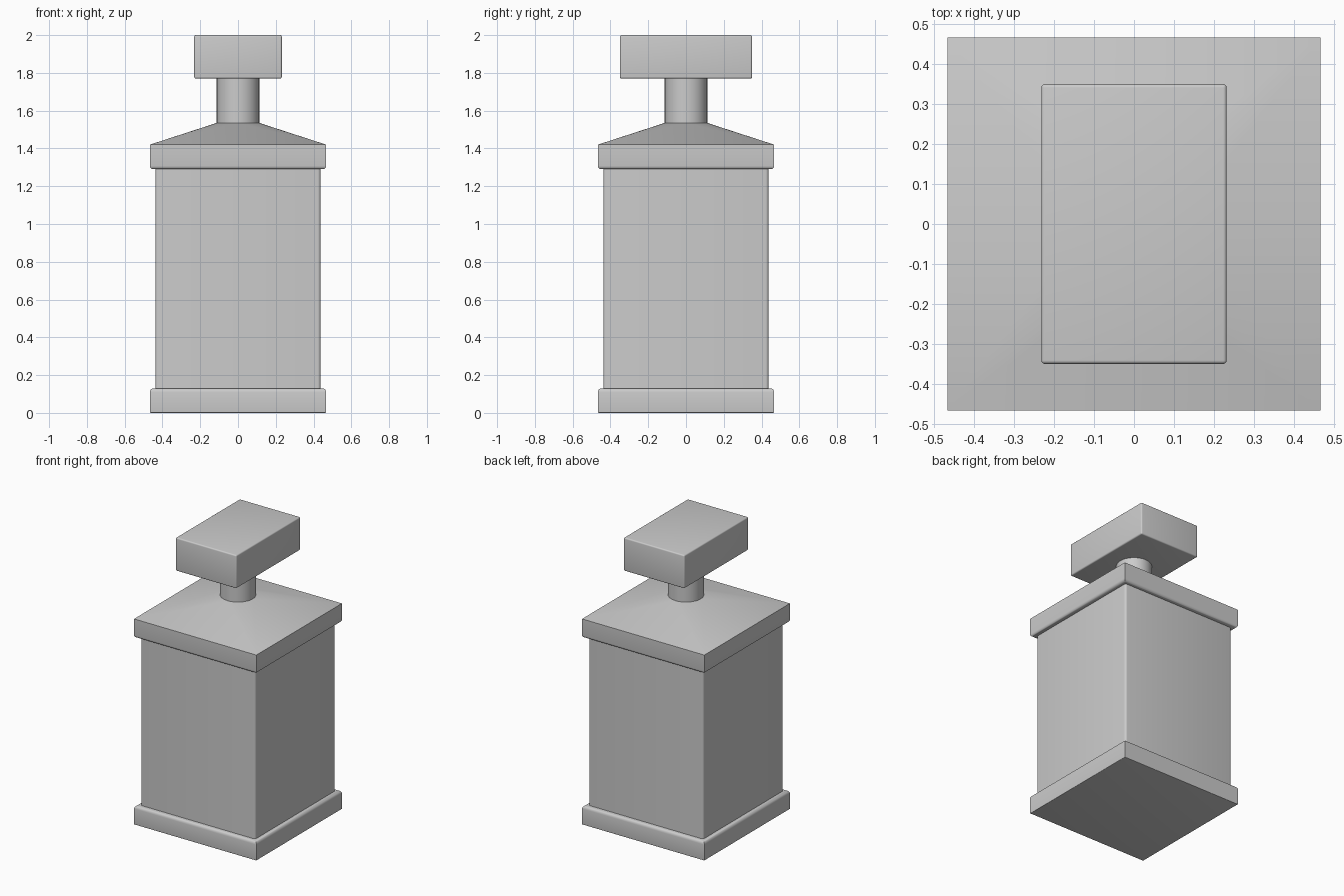
import bpy, bmesh, math
from mathutils import Vector

cube = bpy.data.objects.get("Cube")
if cube:
    bpy.data.objects.remove(cube, do_unlink=True)

grey = bpy.data.materials.new("plain grey")
grey.use_nodes = True
COLOUR = (0.6, 0.6, 0.6, 1)
grey.diffuse_color = COLOUR
grey.node_tree.nodes["Principled BSDF"].inputs["Base Color"].default_value = COLOUR


def finish(bm, name):
    """Turn a bmesh into a smooth-shaded object with sharp edges kept."""
    bmesh.ops.recalc_face_normals(bm, faces=bm.faces)
    mesh = bpy.data.meshes.new(name)
    bm.to_mesh(mesh)
    bm.free()
    obj = bpy.data.objects.new(name, mesh)
    bpy.context.collection.objects.link(obj)
    mesh.materials.append(grey)
    bpy.ops.object.select_all(action='DESELECT')
    obj.select_set(True)
    bpy.context.view_layer.objects.active = obj
    bpy.ops.object.shade_smooth_by_angle(angle=math.radians(32))
    return obj


def block(name, half_x, half_y, z0, z1, bevels):
    """Box whose edges are rounded by (rule, width) pairs."""
    bm = bmesh.new()
    bmesh.ops.create_cube(bm, size=1)
    for v in bm.verts:
        v.co = Vector((v.co.x * 2 * half_x, v.co.y * 2 * half_y,
                       z1 if v.co.z > 0 else z0))
    for rule, width in bevels:
        edges = [e for e in bm.edges if rule(e, z0, z1)]
        bmesh.ops.bevel(bm, geom=edges, offset=width, segments=4,
                        profile=0.5, affect='EDGES')
    return finish(bm, name)


def top(e, z0, z1):
    return all(abs(v.co.z - z1) < 1e-4 for v in e.verts)


def bottom(e, z0, z1):
    return all(abs(v.co.z - z0) < 1e-4 for v in e.verts)


def upright(e, z0, z1):
    return abs(e.verts[0].co.z - e.verts[1].co.z) > 0.05


def every(e, z0, z1):
    return True


WIDE, BODY, NECK = 0.467, 0.437, 0.113
SHOULDER, NECK_Z, CAP_Z = 1.42, 1.535, 1.77

# Plinth, body and collar
block("base", WIDE, WIDE, 0, 0.13, [(top, 0.02), (bottom, 0.005)])
block("body", BODY, BODY, 0.12, 1.30, [(upright, 0.015)])
block("collar", WIDE, WIDE, 1.29, SHOULDER, [(bottom, 0.018)])

# Sloping shoulder: square rim blending into the round neck
bm = bmesh.new()
SEG = 32
ring = [bm.verts.new((NECK * math.cos(a), NECK * math.sin(a), NECK_Z))
        for a in (i * math.tau / SEG for i in range(SEG))]
corners = [bm.verts.new((sx * WIDE, sy * WIDE, SHOULDER))
           for sx, sy in ((1, 1), (-1, 1), (-1, -1), (1, -1))]
quarter = SEG // 4
for q, corner in enumerate(corners):
    for i in range(q * quarter, (q + 1) * quarter):
        bm.faces.new((corner, ring[(i + 1) % SEG], ring[i]))
    bm.faces.new((corner, corners[(q + 1) % 4], ring[(q + 1) * quarter % SEG]))
bm.faces.new(ring)
bm.faces.new(corners[::-1])
finish(bm, "shoulder")

# Round neck
bm = bmesh.new()
bmesh.ops.create_cone(bm, cap_ends=True, segments=SEG, radius1=NECK,
                      radius2=NECK, depth=CAP_Z - NECK_Z + 0.04)
bmesh.ops.translate(bm, verts=bm.verts, vec=(0, 0, (CAP_Z + NECK_Z) / 2))
finish(bm, "neck")

# Oblong stopper
block("stopper", 0.232, 0.35, CAP_Z, 2.0, [(every, 0.009)])
